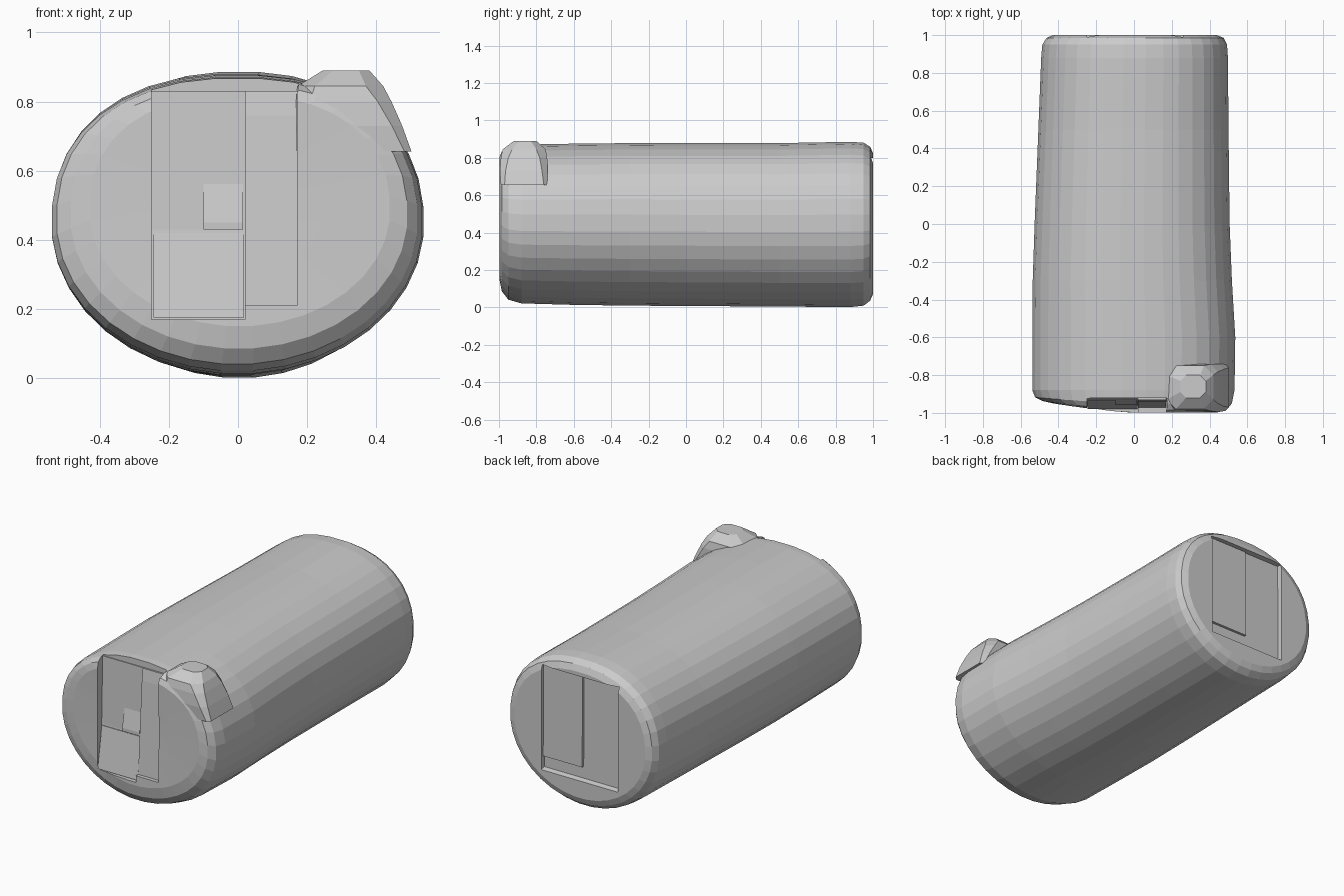
import bpy, bmesh, math
from mathutils import Vector

if "Cube" in bpy.data.objects:
    bpy.data.objects.remove(bpy.data.objects["Cube"])

SIDES = 36


def finish(bm, name):
    bmesh.ops.recalc_face_normals(bm, faces=bm.faces)
    me = bpy.data.meshes.new(name)
    bm.to_mesh(me)
    bm.free()
    ob = bpy.data.objects.new(name, me)
    bpy.context.collection.objects.link(ob)
    return ob


def oval(y, x0, x1, z0, z1, skew):
    """Oval ring, fuller above the middle; the left side leans back by skew."""
    cx, cz, rx, rz = (x0 + x1) / 2, (z0 + z1) / 2, (x1 - x0) / 2, (z1 - z0) / 2
    ring = []
    for i in range(SIDES):
        a = 2 * math.pi * (i + 0.5) / SIDES
        c, s = math.cos(a), math.sin(a)
        p = 2 / (2.3 if s > 0 else 2.0)
        x = cx + rx * math.copysign(abs(c) ** p, c)
        z = cz + rz * math.copysign(abs(s) ** p, s)
        ring.append(Vector((x, y + skew * max(0, -x / 0.5) ** 1.4, z)))
    return ring


def loft(name, rings):
    bm = bmesh.new()
    loops = [[bm.verts.new(p) for p in r] for r in rings]
    for a, b in zip(loops, loops[1:]):
        n = len(a)
        for i in range(n):
            bm.faces.new((a[i], a[(i + 1) % n], b[(i + 1) % n], b[i]))
    # Fan the end caps so that slanted ends stay even
    for loop in (loops[0], loops[-1]):
        bmesh.ops.poke(bm, faces=[bm.faces.new(loop)])
    return finish(bm, name)


def prism(name, x0, x1, yz):
    """Side profile in y,z extruded from x0 to x1."""
    return loft(name, [[Vector((x, y, z)) for y, z in yz] for x in (x0, x1)])


def cut(target, name, x0, x1, yz):
    cutter = prism(name, x0, x1, yz)
    cutter.hide_render = True
    cutter.hide_set(True)
    m = target.modifiers.new(name, 'BOOLEAN')
    m.operation = 'DIFFERENCE'
    m.solver = 'EXACT'
    m.object = cutter


# Tapered barrel body with rounded rims; the first rings form the front end
sections = [
    (-0.995, -0.25, 0.25, 0.30, 0.70, 0.06),
    (-0.998, -0.43, 0.44, 0.15, 0.82, 0.06),
    (-0.985, -0.485, 0.49, 0.085, 0.85, 0.05),
    (-0.95, -0.525, 0.52, 0.04, 0.866, 0.03),
    (-0.88, -0.54, 0.534, 0.02, 0.872, 0.0),
    (-0.60, -0.54, 0.538, 0.012, 0.877, 0.0),
    (-0.30, -0.538, 0.52, 0.008, 0.88, 0.0),
    (0.0, -0.528, 0.508, 0.006, 0.88, 0.0),
    (0.50, -0.508, 0.502, 0.003, 0.88, 0.0),
    (0.88, -0.493, 0.499, 0.0, 0.887, 0.0),
    (0.95, -0.487, 0.494, 0.008, 0.882, 0.0),
    (0.985, -0.465, 0.477, 0.035, 0.86, 0.0),
    (1.0, -0.43, 0.44, 0.07, 0.825, 0.0),
]
body = loft("barrel_body", [oval(*s) for s in sections])

# Recesses in the front and back ends
cut(body, "front_left_cutter", -0.25, 0.02,
    [(-1.1, 0.17), (-0.96, 0.17), (-0.935, 0.43), (-0.925, 0.835), (-1.1, 0.835)])
cut(body, "front_right_cutter", 0.019, 0.17,
    [(-1.1, 0.21), (-0.975, 0.21), (-0.94, 0.76), (-0.93, 0.835), (-1.1, 0.835)])
cut(body, "front_top_cutter", -0.25, 0.175,
    [(-1.1, 0.83), (-0.92, 0.83), (-0.92, 1.0), (-1.1, 1.0)])
cut(body, "back_cutter", -0.25, 0.26,
    [(1.1, 0.15), (0.97, 0.18), (0.965, 0.80), (1.1, 0.80)])

# Raised lug at the front right of the top
lug_rings = []
for z, x0, x1, y0, y1, r in ((0.655, 0.17, 0.502, -0.99, -0.74, 0.02),
                             (0.73, 0.168, 0.475, -0.995, -0.74, 0.03),
                             (0.80, 0.168, 0.444, -0.99, -0.742, 0.04),
                             (0.845, 0.172, 0.42, -0.98, -0.75, 0.05),
                             (0.89, 0.245, 0.38, -0.92, -0.80, 0.03)):
    lug_rings.append([Vector((x, y, z)) for x, y in (
        (x0, y0 + r), (x0 + r, y0), (x1 - r, y0), (x1, y0 + r),
        (x1, y1 - r), (x1 - r, y1), (x0 + r, y1), (x0, y1 - r))])
loft("corner_lug", lug_rings)

# Wedge block in the middle of the front recess
prism("front_wedge", -0.10, 0.015,
      [(-0.93, 0.57), (-0.955, 0.45), (-0.955, 0.43), (-0.92, 0.43)])
# Sloping sill at the foot of the front recess
prism("front_sill", -0.245, 0.018,
      [(-0.98, 0.175), (-0.94, 0.42), (-0.90, 0.42), (-0.90, 0.175)])
# Closing panel and lower step on the back
prism("back_panel", 0.0, 0.258,
      [(0.93, 0.25), (0.985, 0.25), (0.98, 0.795), (0.93, 0.795)])
